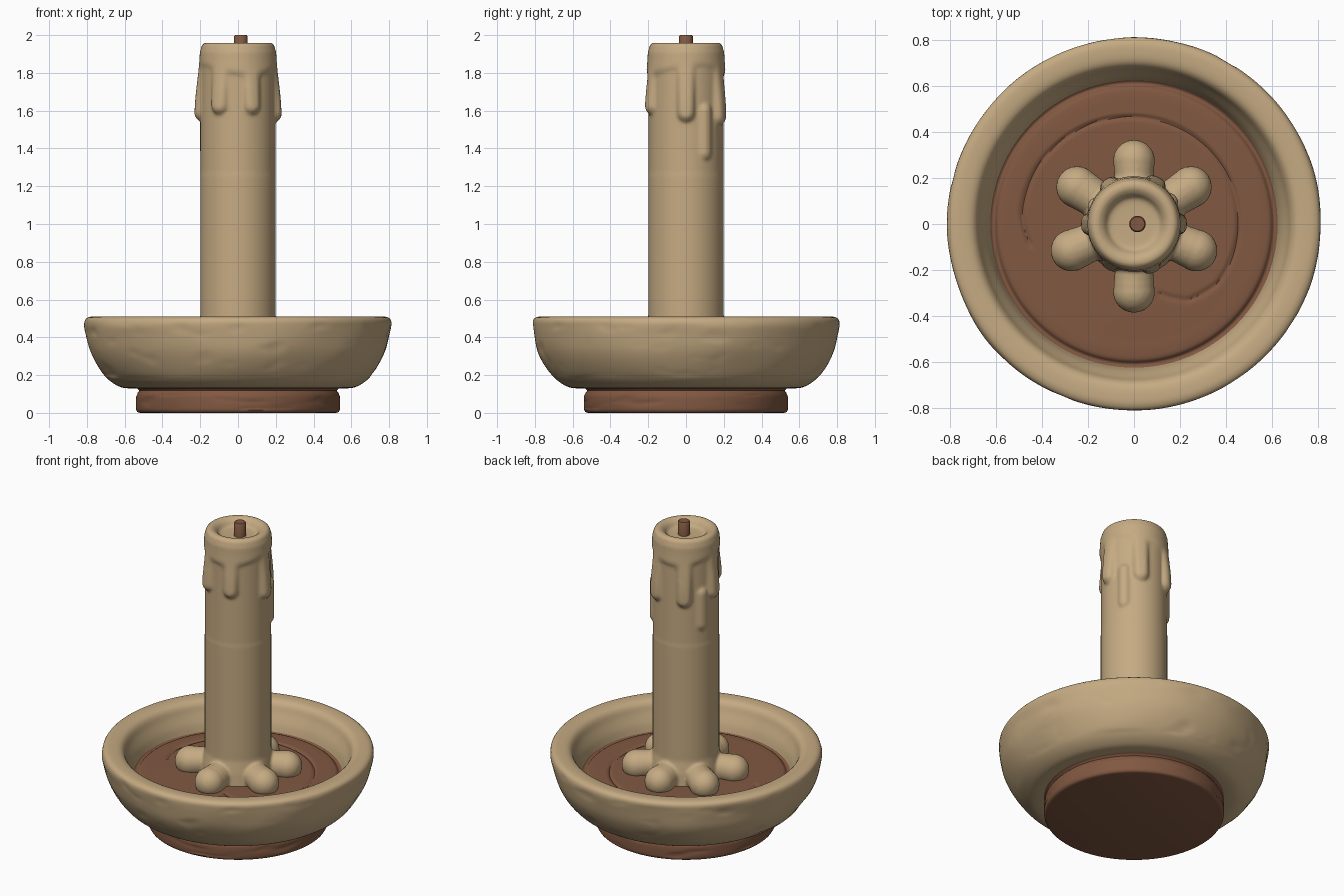
import bpy, bmesh, math
from mathutils import Vector, noise, Matrix

if "Cube" in bpy.data.objects:
    bpy.data.objects.remove(bpy.data.objects["Cube"])


def material(name, rgb):
    m = bpy.data.materials.new(name)
    m.diffuse_color = (*rgb, 1)
    m.use_nodes = True
    m.node_tree.nodes["Principled BSDF"].inputs["Base Color"].default_value = m.diffuse_color
    return m


TAN = material("wax_tan", (0.56, 0.405, 0.225))
BROWN = material("clay_brown", (0.22, 0.098, 0.053))


def resample(pts, step):
    """Round a profile with a Catmull-Rom curve, roughly one point per step."""
    out = []
    for i in range(len(pts) - 1):
        p0, p1 = pts[max(i - 1, 0)], pts[i]
        p2, p3 = pts[i + 1], pts[min(i + 2, len(pts) - 1)]
        n = max(1, round(math.dist(p1, p2) / step))
        for k in range(n):
            t = k / n
            out.append(tuple(0.5 * (2 * b + (c - a) * t + (2 * a - 5 * b + 4 * c - d) * t * t
                                    + (3 * b - a - 3 * c + d) * t ** 3)
                             for a, b, c, d in zip(p0, p1, p2, p3)))
    return out + [pts[-1]]


def lathe(bm, pts, segs, warp=None):
    """Turn (r, z) points round the z axis; warp(angle, r, z) adjusts each point."""
    rings = []
    for r, z in pts:
        if r < 1e-4:
            rings.append([bm.verts.new((0, 0, z))])
            continue
        ring = []
        for s in range(segs):
            a = 2 * math.pi * s / segs
            rr, zz = warp(a, r, z) if warp else (r, z)
            ring.append(bm.verts.new((rr * math.cos(a), rr * math.sin(a), zz)))
        rings.append(ring)
    for A, B in zip(rings, rings[1:]):
        for s in range(segs):
            t = (s + 1) % segs
            if len(A) == 1:
                bm.faces.new((A[0], B[t], B[s]))
            elif len(B) == 1:
                bm.faces.new((A[s], A[t], B[0]))
            else:
                bm.faces.new((A[s], A[t], B[t], B[s]))


def finish(bm, name, mat, angle=50):
    me = bpy.data.meshes.new(name)
    bm.to_mesh(me)
    bm.free()
    ob = bpy.data.objects.new(name, me)
    bpy.context.collection.objects.link(ob)
    me.materials.append(mat)
    bpy.ops.object.select_all(action='DESELECT')
    ob.select_set(True)
    bpy.context.view_layer.objects.active = ob
    bpy.ops.object.shade_smooth_by_angle(angle=math.radians(angle))
    return ob


def smooth(a, b, x):
    t = min(1, max(0, (x - a) / (b - a)))
    return t * t * (3 - 2 * t)


def smin(a, b, k):
    h = max(k - abs(a - b), 0) / k
    return min(a, b) - h * h * k / 4


# Dish: hand-formed bowl with a dented outer wall
def dent(a, r, z):
    if r < 0.66 or z > 0.495:
        return r, z
    p = Vector((r * math.cos(a), r * math.sin(a), z * 1.6))
    fade = smooth(0.13, 0.2, z) * smooth(0.5, 0.45, z) if r > 0.7 else 0
    d = 0.010 * noise.noise(p * 3.2) - 0.012 * max(0, noise.noise(p * 8 + Vector((5, 2, 7))) - 0.25)
    return r + d * fade, z


bm = bmesh.new()
lathe(bm, resample([(0.52, 0.132), (0.58, 0.13), (0.63, 0.14), (0.69, 0.18), (0.745, 0.25),
                    (0.785, 0.33), (0.805, 0.42), (0.812, 0.475), (0.805, 0.498), (0.78, 0.509),
                    (0.73, 0.508), (0.70, 0.498), (0.683, 0.478), (0.668, 0.44),
                    (0.64, 0.38), (0.625, 0.33)], 0.012), 192, dent)
finish(bm, "dish", TAN)


# Dish floor: brown disc with a spiral groove and a moat along the wall
def spiral(deg):
    """Groove radius for an angle between -70 and 192 degrees."""
    keys = [(-70, 0.32), (-55, 0.405), (-35, 0.447), (0, 0.455), (90, 0.465),
            (150, 0.488), (175, 0.49), (192, 0.46)]
    for (a, r), (b, q) in zip(keys, keys[1:]):
        if a <= deg <= b:
            return r + (q - r) * (deg - a) / (b - a)
    return None


def groove(a, r, z):
    deg = math.degrees(a)
    s = spiral(deg if deg < 200 else deg - 360)
    if s:
        z -= 0.010 * math.exp(-((r - s) / 0.009) ** 2)
    return r, z


bm = bmesh.new()
lathe(bm, resample([(0.637, 0.352), (0.622, 0.325), (0.607, 0.322), (0.592, 0.337), (0.56, 0.342),
                    (0.50, 0.343), (0.30, 0.345), (0.15, 0.345)], 0.008), 192, groove)
finish(bm, "dish_floor", BROWN)

# Foot: low brown ring under the dish, with shallow tool marks
bm = bmesh.new()


def marks(a, r, z):
    if 0.015 < z < 0.1:
        p = Vector((3 * math.cos(a), 3 * math.sin(a), z * 25))
        r -= 0.012 * max(0, noise.noise(p) - 0.2)
    return r, z


lathe(bm, [(0, 0), (0.52, 0)] + resample([(0.53, 0.003), (0.539, 0.015), (0.541, 0.05), (0.539, 0.09),
                                          (0.53, 0.108), (0.523, 0.118), (0.535, 0.129), (0.56, 0.136)],
                                         0.008), 160, marks)
finish(bm, "foot", BROWN)

# Candle: column whose top carries a curtain of wax drips
# drip: angle, lower end, half width
DRIPS = [(0, 1.54, 0.050), (62, 1.52, 0.052), (122, 1.52, 0.050),
         (180, 1.545, 0.052), (240, 1.58, 0.050), (292, 1.58, 0.048)]
RUNS = [(32, 1.34, 0.037), (155, 1.36, 0.037)]


def capsule(a, z, drip, top):
    deg, low, w = drip
    da = (a - math.radians(deg) + math.pi) % (2 * math.pi) - math.pi
    dz = max(low + w - z, z - top, 0)
    return math.hypot(da * 0.21, dz) - w


def drips(a, r, z):
    if r < 0.19 or z > 1.92:
        return r, z
    d = 1.81 + 0.025 * math.sin(2 * a + 1) - z
    for dr in DRIPS:
        d = smin(d, capsule(a, z, dr, 1.9), 0.03)
    thick = 0.004 + 0.028 * smooth(1.93, 1.58, z)
    out = thick * math.sqrt(min(1, max(0, -d / 0.028)))
    for dr in RUNS:
        out = max(out, 0.02 * math.sqrt(min(1, max(0, -capsule(a, z, dr, 1.6) / 0.025))))
    return r + out, z


bm = bmesh.new()
n = 75
side = [(0.2, 0.50 + 0.76 * i / 8) for i in range(9)]
side += [(0.198, 1.27 + 0.64 * i / n) for i in range(n + 1)]
top = resample([(0.197, 1.925), (0.19, 1.948), (0.172, 1.96), (0.15, 1.957), (0.128, 1.94),
                (0.115, 1.918), (0.09, 1.912), (0, 1.91)], 0.012)
lathe(bm, [(0, 0.33), (0.225, 0.33), (0.215, 0.42)] + side + top, 160, drips)

# Six melted wax lobes round the candle's base
for k, (deg, reach) in enumerate([(90, 0.275), (33, 0.295), (-23, 0.295), (-90, 0.295),
                                  (203, 0.295), (147, 0.295)]):
    for i in range(5):
        t = i / 4
        rad = 0.08 + 0.012 * t
        d = 0.16 + (reach - 0.16) * t
        a = math.radians(deg)
        bmesh.ops.create_icosphere(
            bm, subdivisions=3, radius=rad,
            matrix=Matrix.Translation((d * math.cos(a), d * math.sin(a), 0.40 - 0.015 * t)))
bmesh.ops.recalc_face_normals(bm, faces=bm.faces)
candle = finish(bm, "candle", TAN)
rm = candle.modifiers.new("fuse", 'REMESH')
rm.mode = 'VOXEL'
rm.voxel_size = 0.0095
rm.use_smooth_shade = True
sm = candle.modifiers.new("soften", 'SMOOTH')
sm.factor = 0.5
sm.iterations = 4

# Wick
bm = bmesh.new()
lathe(bm, [(0, 1.9), (0.036, 1.9), (0.036, 1.994), (0.031, 2.0), (0, 2.0)], 24)
wick = finish(bm, "wick", BROWN, 40)
wick.location.x = 0.015
